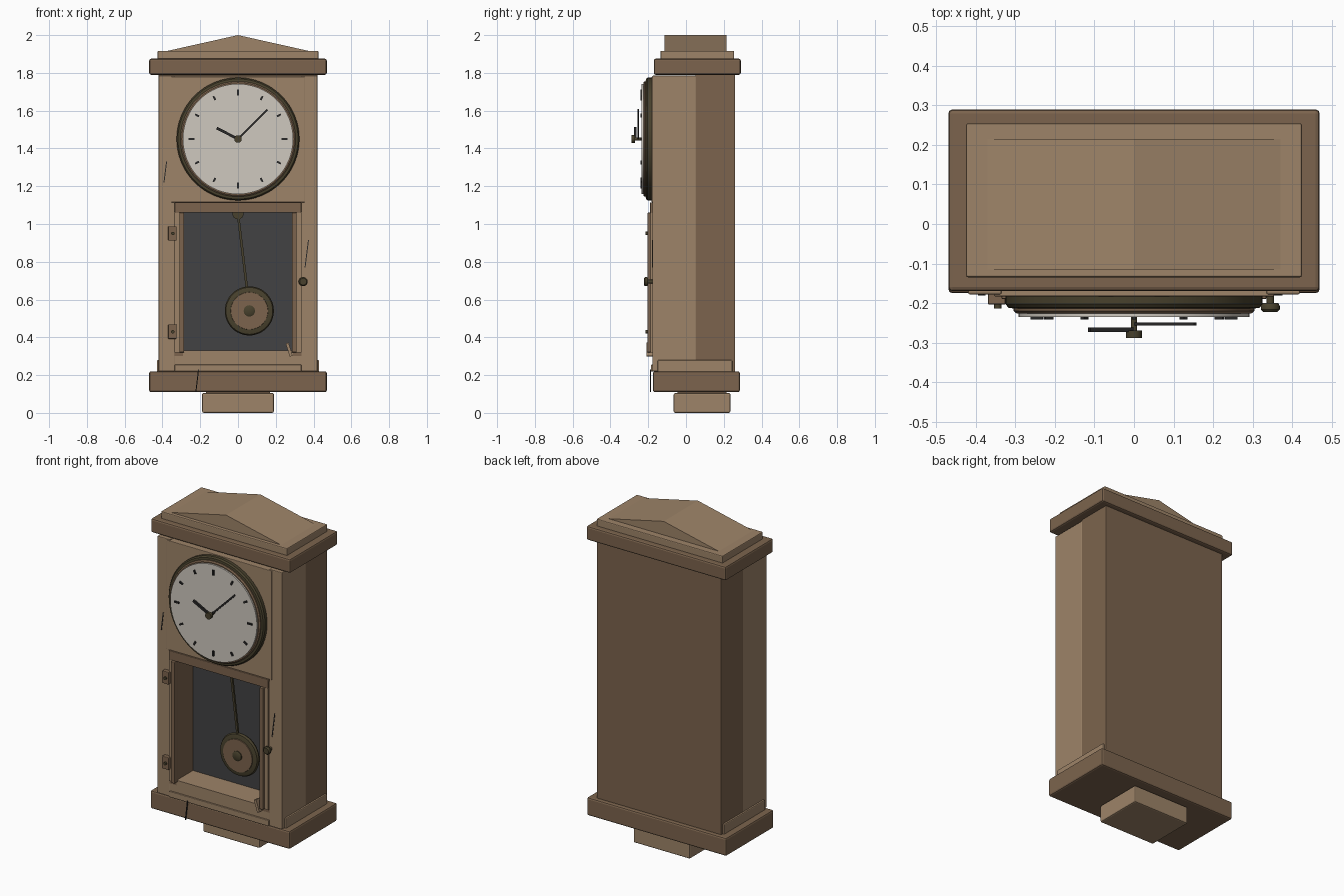
import bpy, bmesh, math
from mathutils import Matrix, Vector

cube = bpy.data.objects.get("Cube")
if cube:
    bpy.data.objects.remove(cube, do_unlink=True)


def material(name, rgb):
    m = bpy.data.materials.new(name)
    m.use_nodes = True
    m.diffuse_color = (*rgb, 1)
    bsdf = next(n for n in m.node_tree.nodes if n.type == 'BSDF_PRINCIPLED')
    bsdf.inputs["Base Color"].default_value = (*rgb, 1)
    return m


light = material("light wood", (0.34, 0.23, 0.14))
dark = material("dark wood", (0.2, 0.127, 0.075))
brass = material("aged brass", (0.065, 0.053, 0.026))
ivory = material("ivory dial", (0.62, 0.58, 0.52))
slate = material("slate panel", (0.054, 0.054, 0.056))
black = material("black metal", (0.022, 0.021, 0.021))


def finish(name, bm, mat):
    bmesh.ops.recalc_face_normals(bm, faces=bm.faces)
    me = bpy.data.meshes.new(name)
    bm.to_mesh(me)
    bm.free()
    me.materials.append(mat)
    ob = bpy.data.objects.new(name, me)
    bpy.context.collection.objects.link(ob)
    return ob


def box(name, mat, x, y, z, bevel=0.0):
    """Box from three (low, high) ranges."""
    bm = bmesh.new()
    bmesh.ops.create_cube(bm, size=1)
    for v in bm.verts:
        for i, (lo, hi) in enumerate((x, y, z)):
            v.co[i] = (lo + hi) / 2 + v.co[i] * (hi - lo)
    if bevel:
        bmesh.ops.bevel(bm, geom=bm.edges[:], offset=bevel, segments=2,
                        profile=0.5, affect='EDGES')
    return finish(name, bm, mat)


def turned(name, mat, cx, cz, profile, sides=48):
    """Turn (radius, y) points around an axis running front to back."""
    bm = bmesh.new()
    rings = []
    for r, y in profile:
        rings.append([bm.verts.new((cx + r * math.cos(math.tau * i / sides), y,
                                    cz + r * math.sin(math.tau * i / sides)))
                      for i in range(sides)])
    for a, b in zip(rings, rings[1:]):
        for i in range(sides):
            j = (i + 1) % sides
            bm.faces.new((a[i], a[j], b[j], b[i]))
    bm.faces.new(rings[0])
    bm.faces.new(rings[-1])
    ob = finish(name, bm, mat)
    bpy.ops.object.select_all(action='DESELECT')
    ob.select_set(True)
    bpy.context.view_layer.objects.active = ob
    bpy.ops.object.shade_smooth_by_angle(angle=math.radians(35))
    return ob


def strip(name, mat, start, end, width, y):
    """Flat bar between two (x, z) points, over a y range."""
    a, b = Vector((start[0], 0, start[1])), Vector((end[0], 0, end[1]))
    d = b - a
    bm = bmesh.new()
    bmesh.ops.create_cube(bm, size=1)
    bmesh.ops.scale(bm, vec=(width, y[1] - y[0], d.length), verts=bm.verts)
    bmesh.ops.rotate(bm, matrix=Matrix.Rotation(math.atan2(d.x, d.z), 3, 'Y'), verts=bm.verts)
    mid = (a + b) / 2
    bmesh.ops.translate(bm, vec=(mid.x, sum(y) / 2, mid.z), verts=bm.verts)
    return finish(name, bm, mat)


# Foot, plinth and cornice
box("foot", light, (-0.19, 0.19), (-0.065, 0.235), (0, 0.105), 0.008)
box("foot_neck", dark, (-0.17, 0.17), (-0.045, 0.215), (0.1, 0.115))
box("plinth", dark, (-0.47, 0.47), (-0.175, 0.285), (0.11, 0.22), 0.01)
box("plinth_moulding", light, (-0.43, 0.43), (-0.15, 0.245), (0.215, 0.28), 0.006)
box("cornice", dark, (-0.47, 0.47), (-0.17, 0.29), (1.79, 1.875), 0.01)
box("cornice_moulding", light, (-0.425, 0.425), (-0.135, 0.255), (1.87, 1.917), 0.005)

# Gabled pediment
bm = bmesh.new()
front, back = [[bm.verts.new((x, y, z)) for x, z in ((-0.38, 1.915), (0.38, 1.915), (0, 2.0))]
               for y in (-0.115, 0.215)]
bm.faces.new(front)
bm.faces.new(back)
for i in range(3):
    j = (i + 1) % 3
    bm.faces.new((front[i], front[j], back[j], back[i]))
finish("pediment", bm, light)

# Case: back box, side walls, inner core and front panels
box("back_box", dark, (-0.42, 0.42), (0.05, 0.26), (0.2, 1.8), 0.004)
for side, s in (("right", -1), ("left", 1)):
    box(side + "_wall", light, sorted((s * 0.335, s * 0.42)), (-0.178, 0.055), (0.22, 1.785), 0.004)
    box(side + "_jamb", dark, sorted((s * 0.29, s * 0.336)), (-0.178, -0.01), (0.3, 1.1))
    box(side + "_door_stile", light, sorted((s * 0.31, s * 0.335)), (-0.188, -0.17), (0.32, 1.06))
    box(side + "_door_bead", dark, sorted((s * 0.285, s * 0.311)), (-0.205, -0.17), (0.32, 1.06), 0.004)
box("case_core", light, (-0.34, 0.34), (-0.012, 0.055), (0.22, 1.785))
box("dial_panel", light, (-0.355, 0.355), (-0.183, -0.01), (1.115, 1.78), 0.003)
box("door_header", dark, (-0.335, 0.335), (-0.19, -0.01), (1.06, 1.115), 0.003)
box("door_sill", light, (-0.336, 0.336), (-0.176, -0.01), (0.22, 0.33))
box("sill_moulding", light, (-0.335, 0.335), (-0.186, -0.17), (0.22, 0.255), 0.003)
box("window_panel", slate, (-0.29, 0.29), (-0.02, -0.012), (0.33, 1.06))

# Dial with bezel, hour marks and hands
DIAL = 1.45
turned("dial_bezel", brass, 0, DIAL, [(0.325, -0.17), (0.325, -0.203), (0.318, -0.212), (0.304, -0.214)], 64)
turned("dial_inner_ring", dark, 0, DIAL, [(0.305, -0.2), (0.305, -0.22), (0.298, -0.226)], 64)
turned("dial_face", ivory, 0, DIAL, [(0.292, -0.2), (0.292, -0.235)], 64)
for h in range(12):
    a = math.tau * h / 12
    inner = 0.23 if h % 3 == 0 else 0.238
    strip("hour_mark", black, (inner * math.sin(a), DIAL + inner * math.cos(a)),
          (0.262 * math.sin(a), DIAL + 0.262 * math.cos(a)), 0.01, (-0.242, -0.23))
strip("hour_hand", black, (0, DIAL), (-0.113, 1.508), 0.014, (-0.274, -0.262))
strip("minute_hand", black, (0, DIAL), (0.155, 1.605), 0.01, (-0.257, -0.249))
turned("hand_hub", brass, 0, DIAL, [(0.008, -0.23), (0.008, -0.27), (0.02, -0.27), (0.02, -0.288)], 24)

# Pendulum
BOB = (0.06, 0.54)
turned("pendulum_pivot", brass, 0, 1.055, [(0.03, -0.01), (0.03, -0.075)], 24)
strip("pendulum_rod", brass, (0, 1.05), (0.052, 0.62), 0.013, (-0.075, -0.063))
turned("pendulum_bob", brass, *BOB, [(0.1, -0.05), (0.124, -0.056), (0.13, -0.068),
                                     (0.124, -0.08), (0.1, -0.086)])
turned("bob_inlay", dark, *BOB, [(0.1, -0.08), (0.098, -0.091)])
turned("bob_boss", brass, *BOB, [(0.03, -0.08), (0.03, -0.097), (0.022, -0.102)], 24)

# Door furniture
for z in (0.95, 0.43):
    box("hinge_plate", dark, (-0.37, -0.325), (-0.204, -0.175), (z - 0.038, z + 0.038), 0.004)
    turned("hinge_screw", brass, -0.345, z, [(0.009, -0.2), (0.009, -0.214)], 16)
turned("door_knob", brass, 0.345, 0.695, [(0.01, -0.17), (0.01, -0.2), (0.02, -0.2), (0.024, -0.207),
                                          (0.024, -0.216), (0.018, -0.223)], 24)

# Scratches and a loose splinter
for start, end, y in (((-0.392, 1.22), (-0.378, 1.33), -0.181), ((0.355, 0.77), (0.373, 0.915), -0.181),
                      ((-0.223, 0.11), (-0.209, 0.23), -0.19)):
    strip("scratch", black, start, end, 0.005, (y, y + 0.006))
strip("splinter", light, (0.26, 0.37), (0.282, 0.3), 0.016, (-0.208, -0.175))
